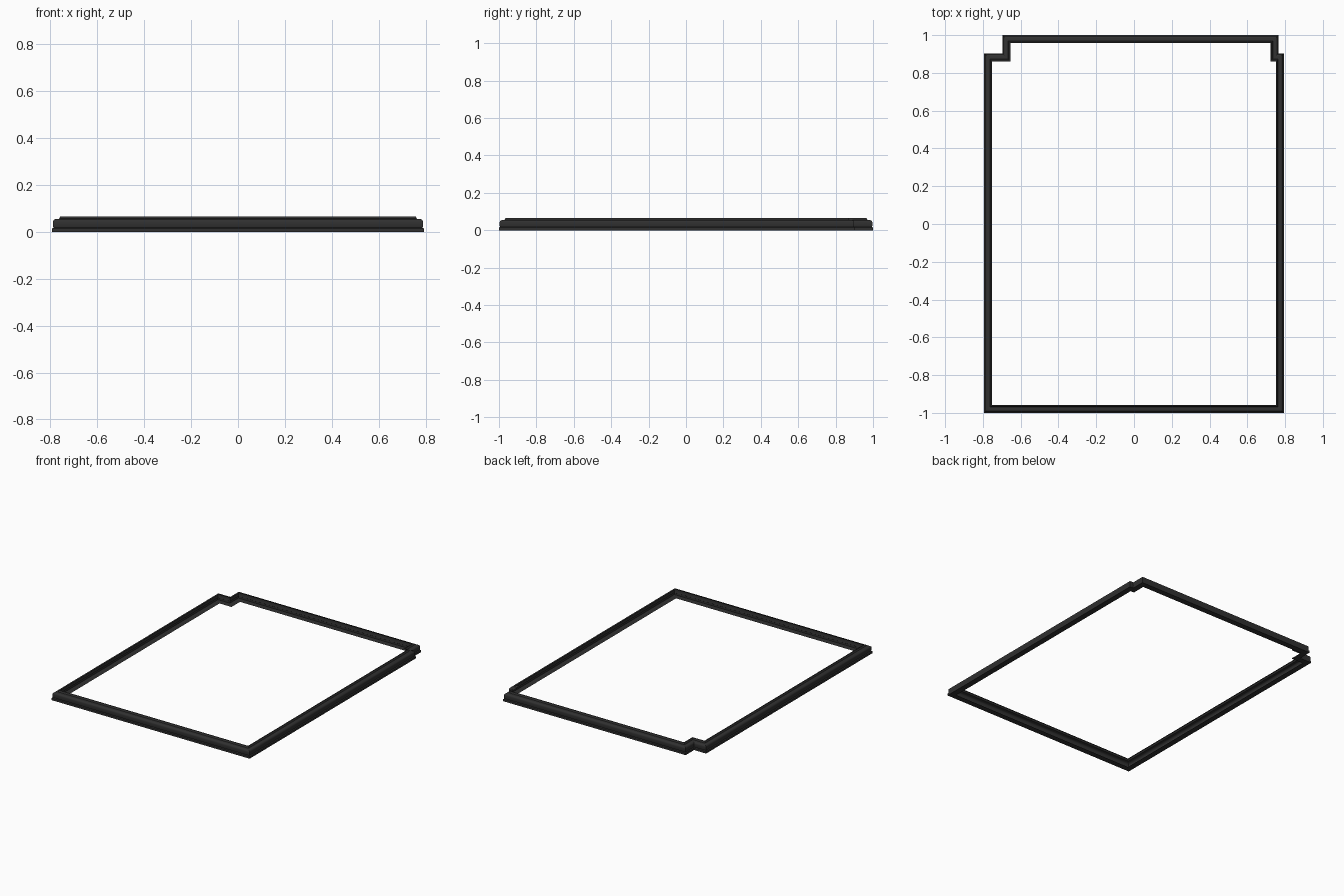
import bpy, bmesh, math
from mathutils import Vector

cube = bpy.data.objects.get("Cube")
if cube:
    bpy.data.objects.remove(cube, do_unlink=True)

# Charcoal paint
paint = bpy.data.materials.new("charcoal")
colour = (0.03, 0.03, 0.03, 1)
paint.use_nodes = True
paint.diffuse_color = colour
paint.node_tree.nodes["Principled BSDF"].inputs["Base Color"].default_value = colour

# Outer footprint, counter-clockwise, with two stepped back corners
outline = [Vector(p) for p in (
    (-.793, -1), (.793, -1), (.793, .903), (.765, .903),
    (.765, 1), (-.697, 1), (-.697, .903), (-.793, .903))]

# Moulding section as (inset, height): flat base, plinth, groove, rounded shoulder, top fillet
section = [(.042, 0), (0, 0), (0, .014), (.006, .018), (.004, .023), (.004, .042)]
section += [(.02 - .016 * math.cos(a), .042 + .013 * math.sin(a))
            for a in (math.radians(90 * i / 5) for i in range(1, 6))]
section += [(.030, .056), (.036, .066), (.042, .066)]


def inward(a, b):
    d = (b - a).normalized()
    return Vector((-d.y, d.x))


# Sweep the section round the footprint with mitred corners; the wall side stays open
bm = bmesh.new()
rings = []
count = len(outline)
for i, p in enumerate(outline):
    mitre = inward(outline[i - 1], p) + inward(p, outline[(i + 1) % count])
    rings.append([bm.verts.new((*(p + mitre * inset), z)) for inset, z in section])
for i, ring in enumerate(rings):
    after = rings[(i + 1) % count]
    for k in range(len(section) - 1):
        bm.faces.new((ring[k], after[k], after[k + 1], ring[k + 1]))

mesh = bpy.data.meshes.new("perimeter_moulding")
bm.to_mesh(mesh)
bm.free()
mesh.materials.append(paint)
moulding = bpy.data.objects.new("perimeter_moulding", mesh)
bpy.context.collection.objects.link(moulding)
bpy.context.view_layer.objects.active = moulding
moulding.select_set(True)
bpy.ops.object.shade_smooth_by_angle(angle=math.radians(30))
